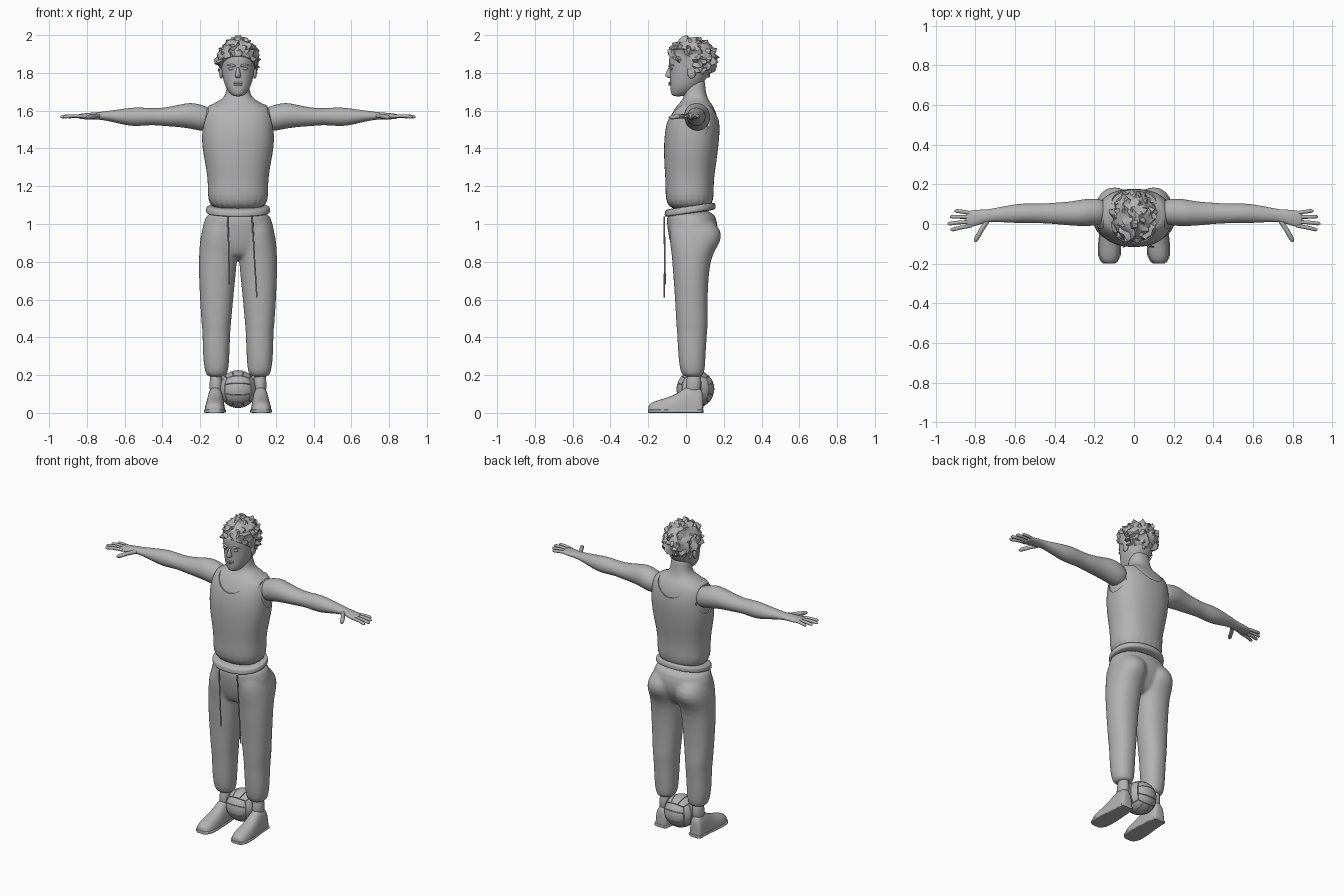
import bpy, bmesh, math, random
from mathutils import Vector

random.seed(4)
old = bpy.data.objects.get("Cube")
if old:
    bpy.data.objects.remove(old)

grey = bpy.data.materials.new("plain grey")
grey.use_nodes = True
tone = (0.45, 0.45, 0.45, 1)
grey.diffuse_color = tone
grey.node_tree.nodes["Principled BSDF"].inputs["Base Color"].default_value = tone


def loft(bm, rings, axis="z", side=1, power=2.0, floor=None, shear=0, count=24):
    """Skin rings of (position, low u, high u, low v, high v) along an axis."""
    loops = []
    for t, u0, u1, v0, v1 in rings:
        loop = []
        for i in range(count):
            a = math.tau * i / count
            c, s = math.cos(a), math.sin(a)
            u = (u0 + u1) / 2 + (u1 - u0) / 2 * math.copysign(abs(c) ** (2 / power), c)
            v = (v0 + v1) / 2 + (v1 - v0) / 2 * math.copysign(abs(s) ** (2 / power), s)
            if floor is not None:
                v = max(v, floor)
            p = {"x": (t, u, v), "y": (u, t, v), "z": (u, v, t + shear * v)}[axis]
            loop.append(bm.verts.new((p[0] * side, p[1], p[2])))
        loops.append(loop)
    for a, b in zip(loops, loops[1:]):
        for i in range(count):
            j = (i + 1) % count
            bm.faces.new((a[i], a[j], b[j], b[i]))
    bm.faces.new(loops[0])
    bm.faces.new(loops[-1])


def even(rings, grow=0):
    """Expand (z, half width, front, back) rings centred on x."""
    return [(z, -w - grow, w + grow, f - grow, b + grow) for z, w, f, b in rings]


def finish(ob, angle=50):
    bpy.ops.object.select_all(action="DESELECT")
    ob.select_set(True)
    bpy.context.view_layer.objects.active = ob
    bpy.ops.object.convert(target="MESH")
    ob.data.materials.clear()
    ob.data.materials.append(grey)
    bpy.ops.object.shade_smooth_by_angle(angle=math.radians(angle))


def build(name, bm, subdiv=0, voxel=0, cutters=(), angle=50):
    bmesh.ops.recalc_face_normals(bm, faces=bm.faces)
    me = bpy.data.meshes.new(name)
    bm.to_mesh(me)
    bm.free()
    ob = bpy.data.objects.new(name, me)
    bpy.context.collection.objects.link(ob)
    if subdiv:
        ob.modifiers.new("round", "SUBSURF").levels = subdiv
    if voxel:
        ob.modifiers.new("fuse", "REMESH").voxel_size = voxel
        ob.modifiers.new("soften", "SMOOTH").iterations = 6
    for cutter in cutters:
        cut = ob.modifiers.new("cut", "BOOLEAN")
        cut.operation, cut.solver, cut.object = "DIFFERENCE", "EXACT", cutter
    finish(ob, angle)
    return ob


def part(name, rings, subdiv=1, cutters=(), **shape):
    bm = bmesh.new()
    loft(bm, rings, **shape)
    return build(name, bm, subdiv, cutters=cutters)


def tube(name, points, radius, ends=1.0):
    cu = bpy.data.curves.new(name, "CURVE")
    cu.dimensions, cu.bevel_depth, cu.bevel_resolution = "3D", radius, 3
    cu.use_fill_caps = True
    sp = cu.splines.new("POLY")
    sp.points.add(len(points) - 1)
    for p, co in zip(sp.points, points):
        p.co = (*co, 1)
    sp.points[-1].radius = ends
    ob = bpy.data.objects.new(name, cu)
    bpy.context.collection.objects.link(ob)
    finish(ob)


def blob(name, centre, size):
    bm = bmesh.new()
    bmesh.ops.create_uvsphere(bm, u_segments=16, v_segments=10, radius=1)
    for v in bm.verts:
        v.co = Vector(centre) + v.co * Vector(size)
    build(name, bm)


# Torso and neck
torso = [(1.06, .16, -.105, .145), (1.2, .15, -.1, .137), (1.3, .163, -.108, .15),
         (1.4, .184, -.112, .165), (1.5, .188, -.106, .174), (1.57, .182, -.085, .167),
         (1.62, .165, -.055, .148), (1.645, .115, -.03, .128)]
neck = [(1.67, .07, -.01, .112), (1.72, .06, -.012, .102), (1.78, .058, 0, .1)]
part("torso_and_neck", even(torso + neck), 2, power=2.3)

# Tank top with a scooped neck and open armholes
cutters = [part("neck_cutter", [(y, -.125, .125, 1.545, 1.85) for y in (-.3, .3)], 0, axis="y")]
for side in (1, -1):
    cutters.append(part("arm_cutter", [(x, -.022, .132, 1.45, 1.69) for x in (.157, .3)],
                        0, axis="x", side=side))
part("tank_top", even(torso, .007), 2, cutters, power=2.3)
for cutter in cutters:
    bpy.data.objects.remove(cutter)

# Trousers: hips and both legs fused
leg = [(1.04, .01, .16, -.08, .13), (.96, 0, .195, -.09, .195), (.9, 0, .203, -.086, .183),
       (.84, .002, .207, -.076, .138), (.75, .01, .209, -.07, .122), (.6, .025, .202, -.058, .113),
       (.46, .038, .193, -.052, .117), (.44, .04, .188, -.048, .112), (.3, .045, .187, -.042, .104),
       (.22, .05, .177, -.032, .1), (.185, .065, .163, -.012, .088)]
hips = [(1.085, .163, -.108, .148), (1, .186, -.102, .17), (.94, .197, -.094, .17),
        (.87, .195, -.078, .135), (.81, .13, -.05, .09)]
bm = bmesh.new()
loft(bm, even(hips), power=2.2)
for side in (1, -1):
    loft(bm, leg, side=side, power=2.2)
build("trousers", bm, 1, voxel=.009)
part("waistband", even([(1.05, .166, -.11, .153), (1.06, .172, -.115, .159),
                        (1.085, .17, -.113, .157), (1.095, .16, -.105, .148)]),
     2, shear=.15, power=2.2)
tube("right_drawstring", [(-.055, -.116, 1.04), (-.05, -.114, .9), (-.045, -.11, .68)], .004)
tube("left_drawstring", [(.075, -.116, 1.04), (.085, -.112, .85), (.1, -.116, .61)], .004)

# Arms, hands, ankles and shoes
arm = [(.13, .005, .115, 1.5, 1.61), (.19, -.008, .13, 1.49, 1.63), (.25, -.012, .127, 1.505, 1.646),
       (.32, -.008, .112, 1.514, 1.629), (.4, 0, .108, 1.519, 1.614), (.46, .004, .102, 1.525, 1.613),
       (.54, .004, .105, 1.516, 1.619), (.6, .005, .1, 1.524, 1.611), (.68, .01, .085, 1.544, 1.6),
       (.74, .011, .072, 1.554, 1.592)]
palm = [(.79, -.008, .073, 1.553, 1.589), (.83, -.017, .067, 1.555, 1.584),
        (.85, -.012, .06, 1.56, 1.58)]
ankle = [(.22, .085, .148, .005, .08), (.16, .084, .15, .003, .08), (.1, .08, .155, -.01, .085)]
shoe = [(.092, .095, .15, -.09, .09), (.085, .082, .163, -.13, .13), (.04, .075, .165, -.145, .145),
        (0, .073, .167, -.14, .14), (-.04, .07, .172, -.105, .105), (-.1, .067, .178, -.08, .08),
        (-.16, .07, .178, -.065, .065), (-.19, .085, .165, -.05, .05), (-.2, .1, .15, -.035, .035)]
fingers = {"little": (.055, .905, .066), "ring": (.035, .928, .037),
           "middle": (.012, .94, .002), "index": (-.008, .925, -.028)}
for side, word in ((1, "left"), (-1, "right")):
    part(word + "_arm", arm + palm, 2, axis="x", side=side)
    for name, (base, tip, spread) in fingers.items():
        mid = (base + spread) / 2
        tube(f"{word}_{name}_finger", [(side * .82, base, 1.571), (side * (tip - .05), mid, 1.572),
             (side * (tip - .01), spread, 1.568), (side * tip, spread, 1.566)], .0095, .4)
    tube(word + "_thumb", [(side * .74, .015, 1.573), (side * .77, -.03, 1.57),
         (side * .795, -.075, 1.565), (side * .803, -.09, 1.563)], .012, .4)
    part(word + "_ankle", ankle, side=side)
    part(word + "_shoe", shoe, axis="y", side=side, floor=.004, power=2.5)
    # Sole follows the shoe outline
    bm = bmesh.new()
    loft(bm, [(y, a - .003, b + .003, 0, .018) for y, a, b, _, _ in shoe],
         axis="y", side=side, power=6)
    build(word + "_sole", bm)
    # Facial features in pairs
    blob(word + "_ear", (side * .089, .03, 1.803), (.011, .023, .034))
    blob(word + "_eye", (side * .036, -.077, 1.822), (.017, .008, .007))
    tube(word + "_brow", [(side * .014, -.088, 1.836), (side * .035, -.083, 1.842),
         (side * .06, -.066, 1.839)], .006, .5)

# Head
skull = [(1.675, .024, -.068, -.02), (1.69, .042, -.08, .03), (1.72, .064, -.084, .065),
         (1.76, .078, -.085, .105), (1.8, .086, -.085, .122), (1.84, .09, -.09, .14),
         (1.88, .092, -.092, .148), (1.92, .085, -.08, .14), (1.955, .05, -.035, .09)]
part("head", even(skull), 2, power=2.2)
part("nose", even([(1.77, .011, -.088, -.06), (1.782, .018, -.114, -.06),
                   (1.8, .012, -.106, -.06), (1.835, .008, -.094, -.06)]), count=12)
for z, w in ((1.747, .022), (1.738, .018)):
    tube("lip", [(-w, -.079, z), (0, -.088, z), (w, -.079, z)], .0055)

# Short spiky hair, trimmed along a sloping hairline
bm = bmesh.new()
bmesh.ops.create_icosphere(bm, subdivisions=4, radius=1)
for v in bm.verts:
    n = v.co.copy()
    v.co = Vector((0, .032, 1.87)) + n * Vector((.103, .126, .115))
    if random.random() < .3:
        v.co += n * random.uniform(.01, .02)
        v.co += Vector([random.uniform(-.008, .008) for _ in range(3)])
    elif random.random() < .25:
        v.co -= n * .006
top = max(v.co.z for v in bm.verts)
for v in bm.verts:
    if v.co.z > 1.97:
        v.co.z = 1.97 + (v.co.z - 1.97) * .03 / (top - 1.97)
cut = bmesh.ops.bisect_plane(bm, geom=bm.verts[:] + bm.edges[:] + bm.faces[:],
                             plane_co=(0, -.09, 1.89), plane_no=(0, .68, 1), clear_inner=True)
bmesh.ops.holes_fill(bm, edges=[e for e in bm.edges if e.is_boundary])
build("hair", bm, angle=40)

# Ball made of three strips on each of six sides, with sunken seams
bm = bmesh.new()
bmesh.ops.create_cube(bm, size=2)
bmesh.ops.subdivide_edges(bm, edges=bm.edges[:], cuts=11, use_grid_fill=True)
panels = {}
for f in bm.faces:
    c = f.calc_center_median()
    axis = max(range(3), key=lambda i: abs(c[i]))
    strip = int((c[(axis + 1) % 3] + 1) * 1.5)
    panels.setdefault((axis, c[axis] > 0, strip), []).append(f)
for v in bm.verts:
    v.co = v.co.normalized() * .1
for faces in panels.values():
    bmesh.ops.inset_region(bm, faces=faces, thickness=.002, use_even_offset=True)
raised = {v for faces in panels.values() for f in faces for v in f.verts}
for v in bm.verts:
    v.co = v.co.normalized() * (.1 if v in raised else .096) + Vector((0, .05, .126))
build("ball", bm, angle=25)
